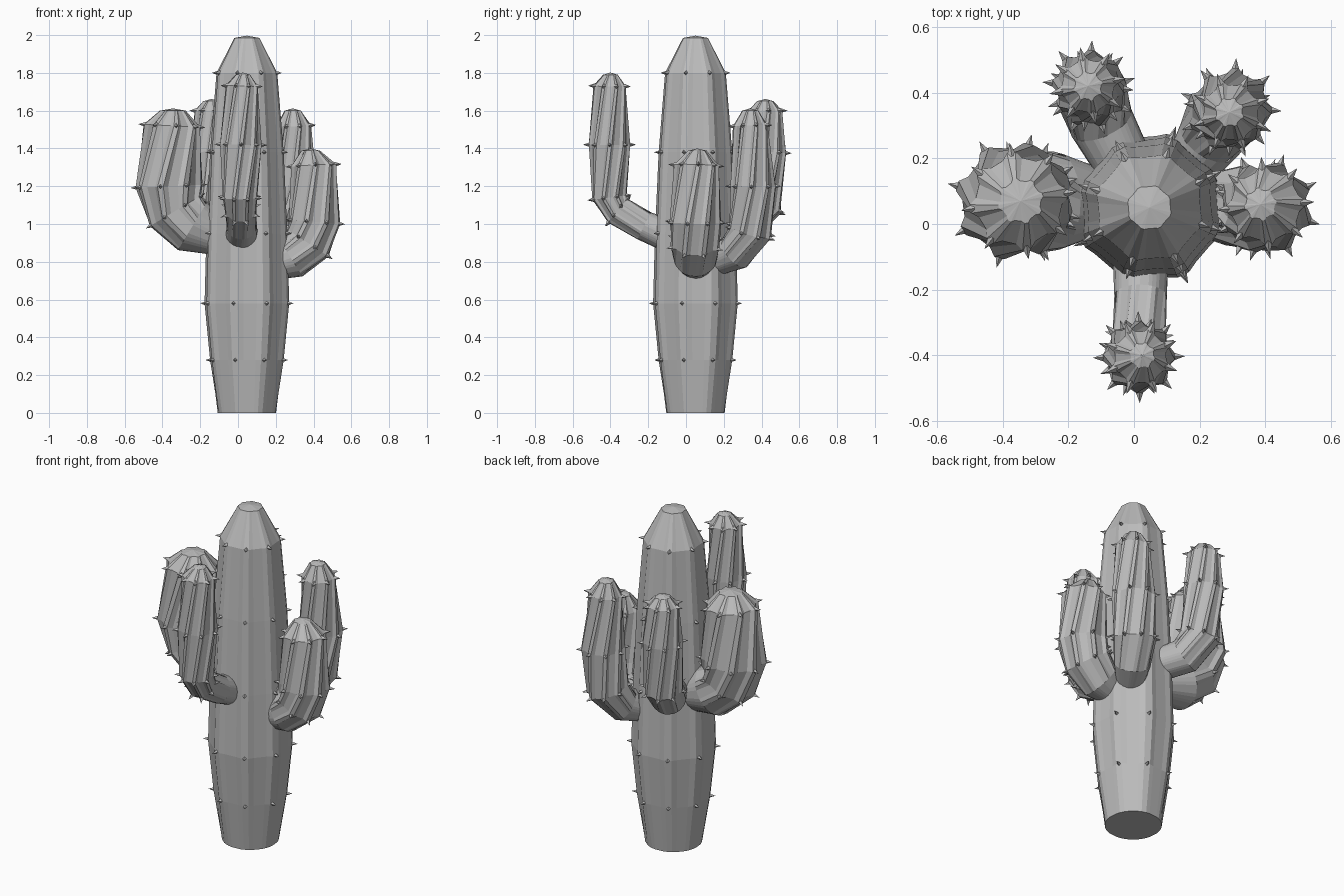
import bpy, bmesh
from math import cos, sin, radians, tau
from mathutils import Vector

cube = bpy.data.objects.get("Cube")
if cube:
    bpy.data.objects.remove(cube)

mat = bpy.data.materials.new("cactus grey")
mat.use_nodes = True
GREY = (0.5, 0.5, 0.5, 1)
mat.diffuse_color = GREY
mat.node_tree.nodes["Principled BSDF"].inputs["Base Color"].default_value = GREY

RIBS = 8
UP = Vector((0, 0, 1))


def add_spike(bm, base, out, along, size):
    """Small four-sided thorn pointing outwards."""
    side = out.cross(along).normalized()
    root = base - out * size * 0.4
    foot = [bm.verts.new(root + d * size * 0.5) for d in (side, along, -side, -along)]
    tip = bm.verts.new(base + out * size)
    for i in range(4):
        bm.faces.new((foot[i], foot[(i + 1) % 4], tip))


def ribbed_limb(name, rings, phase, twist, valley, smooth_rings, size, level=False):
    """Sweep a ribbed section through rings of (x, y, z, radius)."""
    bm = bmesh.new()
    centres = [Vector(r[:3]) for r in rings]
    last = len(rings) - 1
    loops = []
    for i, (centre, ring) in enumerate(zip(centres, rings)):
        tangent = (centres[min(i + 1, last)] - centres[max(i - 1, 0)]).normalized()
        if level or i == last:
            tangent = UP
        turn = UP.rotation_difference(tangent)
        depth = 1 if i < smooth_rings else valley
        # Twist follows the height climbed
        start = radians(phase + twist * (centre.z - centres[0].z))
        loop = []
        for k in range(RIBS):
            angle = start + tau * k / RIBS
            for offset, scale in ((-5, 1), (5, 1), (13, depth), (32, depth)):
                a = angle + radians(offset)
                d = turn @ Vector((cos(a), sin(a), 0))
                loop.append(bm.verts.new(centre + d * ring[3] * scale))
            if smooth_rings <= i < last:
                out = turn @ Vector((cos(angle), sin(angle), 0))
                add_spike(bm, centre + out * ring[3], out, tangent, size)
        loops.append(loop)
    count = len(loops[0])
    for low, high in zip(loops, loops[1:]):
        for j in range(count):
            n = (j + 1) % count
            bm.faces.new((low[j], low[n], high[n], high[j]))
    bm.faces.new(loops[0][::-1])
    # Slightly raised crown
    crown = bm.verts.new(centres[-1] + UP * 0.012)
    for j in range(count):
        bm.faces.new((loops[-1][j], loops[-1][(j + 1) % count], crown))
    bmesh.ops.recalc_face_normals(bm, faces=bm.faces)
    mesh = bpy.data.meshes.new(name)
    bm.to_mesh(mesh)
    bm.free()
    mesh.materials.append(mat)
    obj = bpy.data.objects.new(name, mesh)
    bpy.context.collection.objects.link(obj)


# Upright trunk
profile = [(0, .155), (.28, .2), (.58, .23), (.95, .22), (1.38, .2), (1.8, .165), (1.985, .068)]
ribbed_limb("trunk", [(.047, .05, z, r) for z, r in profile], -18, 0, .95, 1, .03, True)

# Curved arms
arms = {
    "right_arm": [(-.1, .07, .93, .1), (-.24, .07, .99, .15), (-.33, .07, 1.07, .165),
                  (-.365, .07, 1.2, .18), (-.35, .07, 1.52, .15), (-.345, .07, 1.6, .07)],
    "left_arm": [(.18, .05, .78, .08), (.28, .05, .82, .115), (.37, .05, .9, .135),
                 (.405, .05, 1.01, .14), (.4, .055, 1.31, .12), (.385, .06, 1.388, .05)],
    "front_arm": [(.02, -.1, .94, .085), (.02, -.22, .99, .08), (.015, -.36, 1.07, .085),
                  (.01, -.405, 1.14, .095), (.015, -.405, 1.42, .11),
                  (.02, -.405, 1.73, .09), (.025, -.4, 1.79, .04)],
    "back_left_arm": [(.15, .14, .79, .07), (.23, .26, .85, .1), (.28, .34, .96, .12),
                      (.3, .355, 1.2, .12), (.295, .34, 1.52, .095), (.29, .34, 1.6, .045)],
    "back_right_arm": [(-.04, .2, .98, .09), (-.1, .31, 1.0, .1), (-.13, .4, 1.09, .11),
                       (-.14, .42, 1.38, .11), (-.14, .42, 1.6, .09), (-.14, .42, 1.65, .045)],
}
for name, rings in arms.items():
    ribbed_limb(name, rings, 10, 75, .88, 2, .03)
